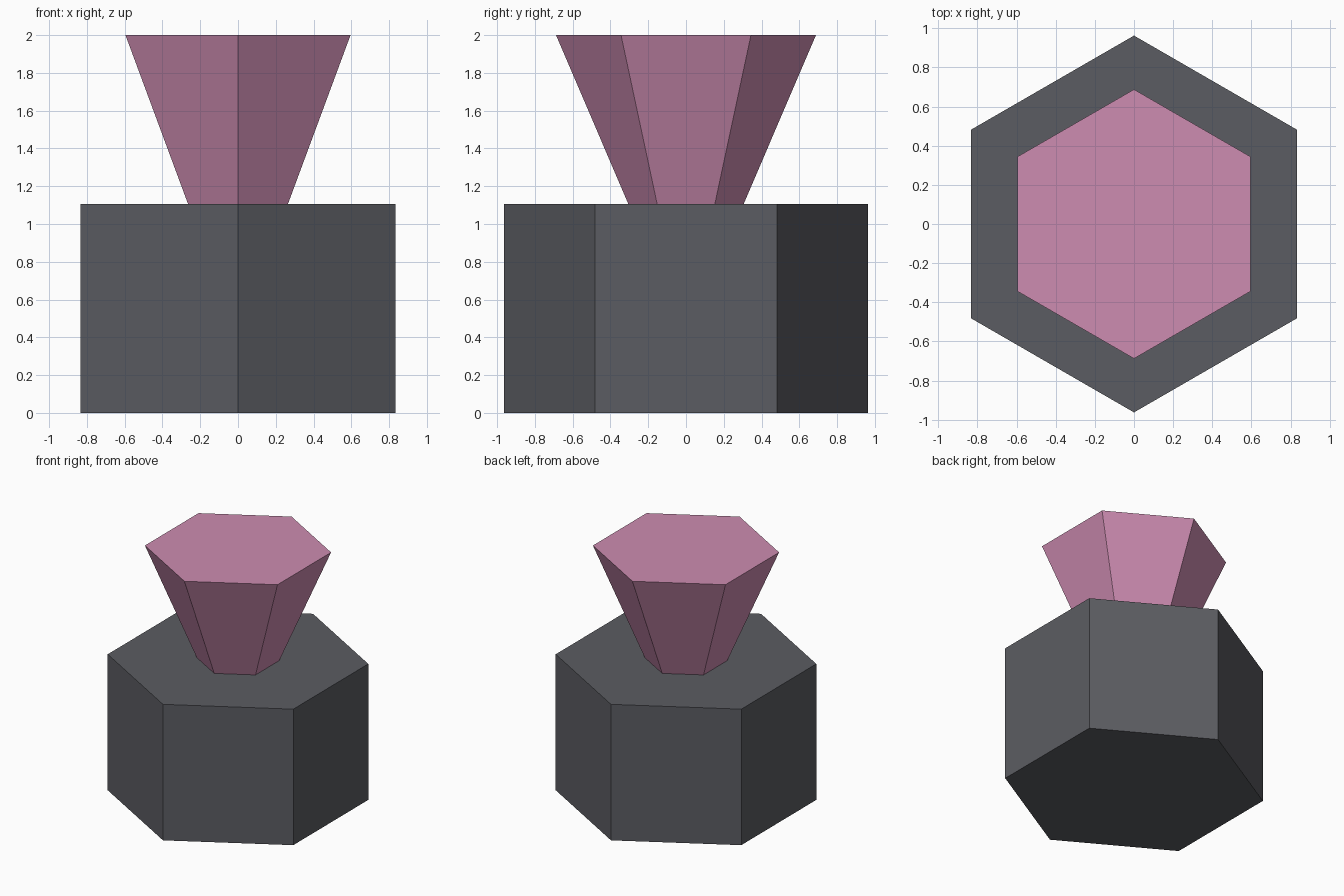
import bpy
import bmesh
import math

if "Cube" in bpy.data.objects:
    bpy.data.objects.remove(bpy.data.objects["Cube"])


def make_material(name, color):
    mat = bpy.data.materials.new(name)
    mat.diffuse_color = (*color, 1.0)
    mat.use_nodes = True
    mat.node_tree.nodes["Principled BSDF"].inputs["Base Color"].default_value = mat.diffuse_color
    return mat


def hex_frustum(name, r_bottom, r_top, z_bottom, z_top, mat):
    """Closed six-sided frustum with corners pointing along +y and -y."""
    bm = bmesh.new()
    rings = []
    for r, z in ((r_bottom, z_bottom), (r_top, z_top)):
        angles = [math.radians(90 + 60 * i) for i in range(6)]
        rings.append([bm.verts.new((r * math.cos(a), r * math.sin(a), z)) for a in angles])
    low, high = rings
    for i in range(6):
        j = (i + 1) % 6
        bm.faces.new((low[i], low[j], high[j], high[i]))
    bm.faces.new(low[::-1])
    bm.faces.new(high)
    mesh = bpy.data.meshes.new(name)
    bm.to_mesh(mesh)
    bm.free()
    mesh.materials.append(mat)
    obj = bpy.data.objects.new(name, mesh)
    bpy.context.collection.objects.link(obj)
    return obj


grey = make_material("dark grey", (0.105, 0.108, 0.122))
pink = make_material("dusty pink", (0.61, 0.262, 0.44))

# Straight hexagonal block
hex_frustum("base_block", 0.963, 0.963, 0.0, 1.105, grey)

# Flared hexagonal cup standing on the block
hex_frustum("flared_top", 0.305, 0.688, 1.105, 2.0, pink)
